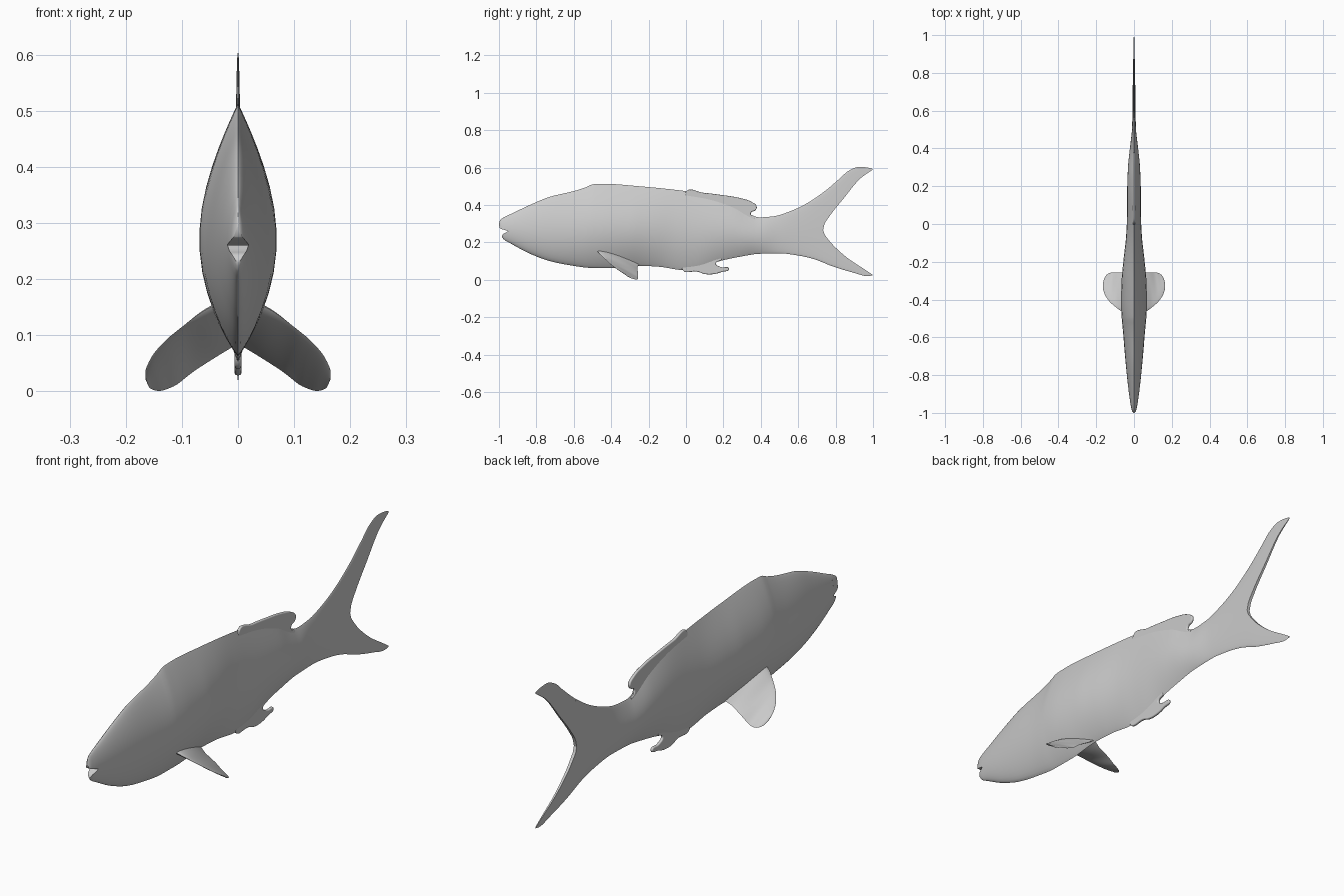
import bpy, bmesh, math
from mathutils import Vector, Matrix

if "Cube" in bpy.data.objects:
    bpy.data.objects.remove(bpy.data.objects["Cube"])

grey = bpy.data.materials.new("fish_grey")
grey.diffuse_color = (0.6, 0.6, 0.6, 1)
grey.use_nodes = True
grey.node_tree.nodes["Principled BSDF"].inputs["Base Color"].default_value = grey.diffuse_color


def curve(keys):
    """Smooth function through (position, value) keys without overshoot."""
    xs, vs = zip(*keys)
    d = [(vs[i + 1] - vs[i]) / (xs[i + 1] - xs[i]) for i in range(len(xs) - 1)]
    m = [d[0]] + [2 * a * b / (a + b) if a * b > 0 else 0 for a, b in zip(d, d[1:])] + [d[-1]]

    def f(x):
        x = min(max(x, xs[0]), xs[-1])
        i = max(k for k in range(len(d)) if xs[k] <= x)
        h = xs[i + 1] - xs[i]
        t = (x - xs[i]) / h
        return ((1 + 2 * t) * (1 - t) ** 2 * vs[i] + t * (1 - t) ** 2 * h * m[i]
                + t * t * (3 - 2 * t) * vs[i + 1] + t * t * (t - 1) * h * m[i + 1])
    return f


def add_object(name, mesh):
    obj = bpy.data.objects.new(name, mesh)
    bpy.context.collection.objects.link(obj)
    mesh.materials.clear()
    mesh.materials.append(grey)
    return obj


def skin(name, rings):
    """Bridge equal closed rings and cap both ends."""
    bm = bmesh.new()
    loops = [[bm.verts.new(p) for p in r] for r in rings]
    n = len(loops[0])
    for a, b in zip(loops, loops[1:]):
        for i in range(n):
            j = (i + 1) % n
            bm.faces.new((a[i], a[j], b[j], b[i]))
    bm.faces.new(loops[0])
    bm.faces.new(loops[-1])
    bmesh.ops.remove_doubles(bm, verts=bm.verts, dist=0.0003)
    bmesh.ops.recalc_face_normals(bm, faces=bm.faces)
    mesh = bpy.data.meshes.new(name)
    bm.to_mesh(mesh)
    bm.free()
    return add_object(name, mesh)


# Back line, belly line, half width and section roundness along the fish
top = curve([(-1, .297), (-.995, .318), (-.97, .336), (-.93, .355), (-.835, .40), (-.727, .444),
             (-.594, .476), (-.53, .497), (-.497, .511), (-.433, .513), (-.246, .50), (-.1, .486),
             (0, .474), (.1, .457), (.25, .405), (.34, .352), (.39, .334), (.47, .34), (.55, .364),
             (.63, .40), (.737, .47), (.82, .54), (.87, .583), (.925, .604), (.968, .601), (1, .592)])
bottom = curve([(-.984, .23), (-.975, .217), (-.94, .196), (-.835, .14), (-.727, .10), (-.62, .078),
                (-.51, .064), (-.40, .063), (-.25, .075), (-.145, .07), (-.01, .052), (.06, .06),
                (.18, .10), (.286, .123), (.39, .139), (.497, .142), (.60, .13), (.68, .112),
                (.79, .07), (.90, .037), (.97, .02), (1, .024)])
width = curve([(-1, .004), (-.99, .010), (-.95, .019), (-.8, .038), (-.6, .056), (-.42, .069),
               (-.3, .066), (-.2, .057), (-.05, .041), (.05, .037), (.2, .036), (.3, .032),
               (.4, .022), (.5, .011), (.6, .008), (.8, .006), (1, .003)])
power = curve([(-1, .55), (-.7, .75), (-.4, .95), (.3, 1), (.5, .7), (.75, .4), (1, .35)])


def loft(name, y0, y1, steps, low, high, rows=18):
    """Part of the body between two height lines."""
    rings = []
    for s in range(steps + 1):
        y = y0 + (y1 - y0) * s / steps
        zb, zt = bottom(y), top(y)
        lo, hi = low(y), high(y)
        side = []
        for k in range(rows + 1):
            z = lo + (hi - lo) * (1 - math.cos(math.pi * k / rows)) / 2
            t = min(max((z - zb) / (zt - zb), 0), 1) ** .9
            side.append((width(y) * max(math.sin(math.pi * t), 0) ** power(y), y, z))
        rings.append(side + [(-x, y, z) for x, y, z in reversed(side)])
    return skin(name, rings)


# Body from the mouth corner to the tail fork
loft("body", -.952, .733, 110, bottom, top)

# Jaws on either side of the mouth
loft("upper_jaw", -1, -.952, 10,
     curve([(-1, .293), (-.995, .276), (-.975, .268), (-.952, .262)]), top)
loft("lower_jaw", -.984, -.952, 8, bottom,
     curve([(-.984, .234), (-.978, .245), (-.965, .251), (-.952, .260)]))

# Two lobes of the forked tail
loft("upper_tail_lobe", .733, .996, 36,
     curve([(.733, .267), (.737, .289), (.765, .337), (.845, .438), (.925, .535),
            (.95, .556), (1, .59)]), top, 10)
loft("lower_tail_lobe", .733, .996, 36, bottom,
     curve([(.733, .267), (.737, .25), (.75, .23), (.79, .182), (.87, .112), (.95, .059),
            (1, .026)]), 10)


def plate_fin(name, outline, half):
    """Thin upright fin with rounded rim from a (y, z) outline."""
    cu = bpy.data.curves.new(name + "_outline", 'CURVE')
    cu.dimensions, cu.fill_mode = '2D', 'BOTH'
    cu.extrude, cu.bevel_depth, cu.offset = half * .3, half * .7, -half * .7
    cu.bevel_resolution, cu.resolution_u = 2, 8
    sp = cu.splines.new('BEZIER')
    sp.bezier_points.add(len(outline) - 1)
    for p, (y, z) in zip(sp.bezier_points, outline):
        p.co = (y, z, 0)
        p.handle_left_type = p.handle_right_type = 'AUTO'
    sp.use_cyclic_u = True
    tmp = bpy.data.objects.new(name + "_outline", cu)
    bpy.context.collection.objects.link(tmp)
    bpy.context.view_layer.update()
    mesh = bpy.data.meshes.new_from_object(tmp.evaluated_get(bpy.context.evaluated_depsgraph_get()))
    bpy.data.objects.remove(tmp)
    mesh.transform(Matrix(((0, 0, 1, 0), (1, 0, 0, 0), (0, 1, 0, 0), (0, 0, 0, 1))))
    return add_object(name, mesh)


# Hooked rear ends of the dorsal and anal fins
plate_fin("dorsal_fin", [(0, .472), (.09, .466), (.18, .455), (.286, .438), (.35, .417), (.378, .392),
                         (.371, .372), (.348, .36), (.349, .344), (.37, .328), (.2, .35), (.02, .42)], .006)
plate_fin("anal_fin", [(-.02, .056), (.064, .043), (.10, .031), (.15, .031), (.19, .042), (.23, .059),
                       (.185, .069), (.16, .088), (.19, .112), (.1, .12), (.0, .09)], .006)

# Paddle-shaped pectoral fins, swept out, down and back
lead = [(.03, -.48, .16), (.062, -.465, .143), (.10, -.437, .115), (.13, -.41, .09),
        (.155, -.372, .06), (.165, -.335, .035), (.164, -.315, .02)]
trail = [(.0, -.25, .085), (.035, -.26, .064), (.08, -.257, .035), (.115, -.257, .009),
         (.14, -.265, .001), (.157, -.287, .006), (.163, -.311, .018)]
thick = curve([(0, .018), (1, .014), (2, .006), (4, .004), (6, .001)])


def path(points):
    fs = [curve([(i, p[a]) for i, p in enumerate(points)]) for a in range(3)]
    return lambda t: Vector([f(t) for f in fs])


front_edge, back_edge = path(lead), path(trail)
rings = []
for s in range(31):
    t = s / 5
    a, b = front_edge(t), back_edge(t)
    t0, t1 = max(t - .1, 0), min(t + .1, 6)
    span = front_edge(t1) + back_edge(t1) - front_edge(t0) - back_edge(t0)
    normal = (b - a).cross(span).normalized()
    us = [(1 - math.cos(math.pi * k / 12)) / 2 for k in range(13)]
    off = [normal * thick(t) * math.sin(math.pi * u ** .75) ** .8 if 0 < u < 1 else Vector() for u in us]
    mid = [a.lerp(b, u) for u in us]
    rings.append([m + o for m, o in zip(mid, off)]
                 + [m - o for m, o in reversed(list(zip(mid, off))[1:-1])])
pectoral = skin("pectoral_fins", rings)
pectoral.modifiers.new("mirror", 'MIRROR').use_mirror_merge = False

# Smooth shading everywhere
for obj in bpy.context.scene.objects:
    obj.select_set(True)
    bpy.context.view_layer.objects.active = obj
bpy.ops.object.shade_smooth_by_angle(angle=math.radians(50))
